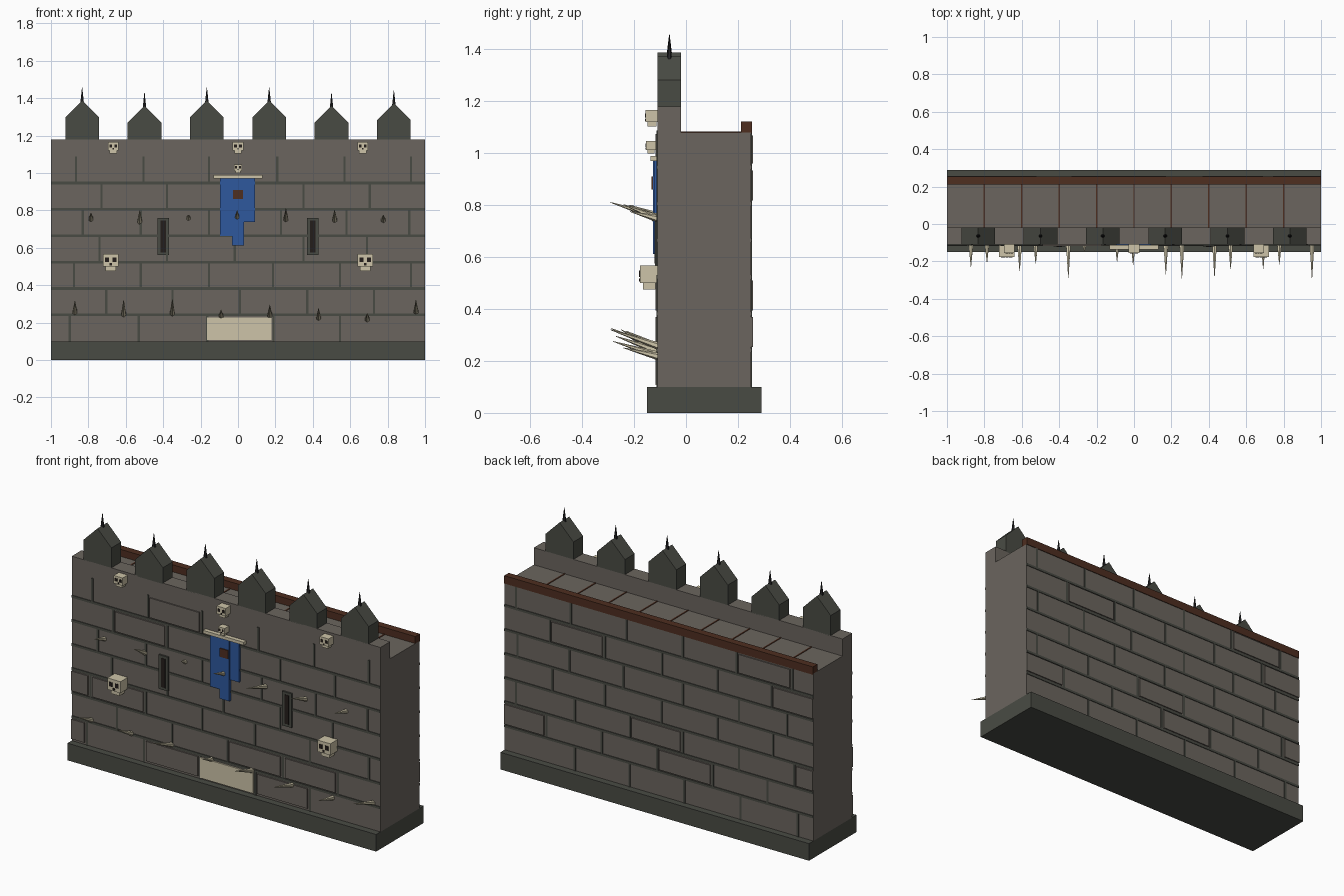
import bpy, bmesh, math
from mathutils import Vector

if "Cube" in bpy.data.objects:
    bpy.data.objects.remove(bpy.data.objects["Cube"])


def lin(c):
    c /= 255
    return c / 12.92 if c <= 0.04045 else ((c + 0.055) / 1.055) ** 2.4


def material(name, r, g, b):
    m = bpy.data.materials.new(name)
    m.diffuse_color = (lin(r), lin(g), lin(b), 1)
    m.use_nodes = True
    m.node_tree.nodes["Principled BSDF"].inputs["Base Color"].default_value = m.diffuse_color
    return m


STONE = material("grey stone", 107, 101, 94)
DARK = material("dark stone", 73, 75, 68)
BONE = material("bone", 205, 196, 168)
BLUE = material("blue cloth", 46, 88, 158)
WOOD = material("brown wood", 78, 46, 32)
BLACK = material("black recess", 36, 29, 27)
IRON = material("black iron", 38, 38, 40)


def finish(name, bm, mat):
    bmesh.ops.recalc_face_normals(bm, faces=bm.faces)
    me = bpy.data.meshes.new(name)
    bm.to_mesh(me)
    bm.free()
    me.materials.append(mat)
    ob = bpy.data.objects.new(name, me)
    bpy.context.collection.objects.link(ob)
    return ob


def add_box(bm, x0, x1, y0, y1, z0, z1):
    vs = bmesh.ops.create_cube(bm, size=1)["verts"]
    for v in vs:
        v.co = Vector((x1 if v.co.x > 0 else x0, y1 if v.co.y > 0 else y0, z1 if v.co.z > 0 else z0))


def boxes(name, mat, *dims):
    bm = bmesh.new()
    for d in dims:
        add_box(bm, *d)
    return finish(name, bm, mat)


def extrude_y(name, mat, pts, y0, y1):
    bm = bmesh.new()
    f = bm.faces.new([bm.verts.new((x, y0, z)) for x, z in pts])
    g = bmesh.ops.extrude_face_region(bm, geom=[f])
    bmesh.ops.translate(bm, vec=(0, y1 - y0, 0), verts=[v for v in g["geom"] if isinstance(v, bmesh.types.BMVert)])
    return finish(name, bm, mat)


def cone(name, mat, a, b, r, sides=6):
    a, b = Vector(a), Vector(b)
    bm = bmesh.new()
    bmesh.ops.create_cone(bm, cap_ends=True, segments=sides, radius1=r, radius2=r * 0.08, depth=(b - a).length)
    rot = (b - a).to_track_quat("Z", "Y")
    for v in bm.verts:
        v.co = rot @ v.co + (a + b) / 2
    return finish(name, bm, mat)


# Main masses
FRONT, BACK = -0.11, 0.25
boxes("plinth", DARK, (-1, 1, -0.15, 0.29, 0, 0.10))
boxes("wall", STONE, (-1, 1, FRONT, BACK, 0.10, 1.08))
boxes("parapet", STONE, (-1, 1, FRONT, -0.02, 1.08, 1.18))

# Masonry joints and a few proud blocks on both faces
H = 0.141
JOINTS = [
    (-0.90, -0.53, -0.165, 0.19, 0.545),
    (-0.705, -0.35, 0.01, 0.37, 0.727),
    (-0.877, -0.52, -0.155, 0.187, 0.545, 0.925),
    (-0.74, -0.38, -0.017, 0.35, 0.69),
    (-0.83, -0.52, -0.155, 0.23, 0.58, 0.915),
    (-0.73, -0.38, -0.02, 0.35, 0.705),
    (-0.866, -0.505, -0.155, 0.21, 0.57, 0.925),
]
PROUD = {"front": [(0, 0), (0, 2), (0, 4), (1, 3), (1, 4), (2, 0), (2, 1), (5, 1), (6, 2)],
         "back": [(1, 5), (1, 2), (2, 0), (2, 3), (5, 0), (5, 4), (6, 1)]}
for side, y, d in (("front", FRONT, -1), ("back", BACK, 1)):
    lines, blocks = [], []

    def slab(x0, x1, z0, z1, t):
        ya, yb = sorted((y - d * 0.004, y + d * t))
        return (x0, x1, ya, yb, z0, z1)
    for i, row in enumerate(JOINTS):
        z = 0.10 + i * H
        top = min(z + H, 1.08 if side == "back" else 1.087)
        if i:
            lines.append(slab(-1, 1, z - 0.007, z + 0.007, 0.004))
        for x in row:
            lines.append(slab(x - 0.006, x + 0.006, z, top, 0.0035))
        edges = (-1,) + row + (1,)
        for r, k in PROUD[side]:
            if r == i:
                x0 = edges[k] + (0.015 if k else 0)
                x1 = edges[k + 1] - (0.015 if k + 1 < len(edges) - 1 else 0)
                blocks.append(slab(x0, x1, z + 0.013, top - 0.013, 0.007))
    boxes(side + "_mortar_joints", DARK, *lines)
    boxes(side + "_raised_blocks", STONE, *blocks)
boxes("pale_block", BONE, (-0.165, 0.18, -0.118, -0.10, 0.108, 0.228))

# Walkway seams and rear kerb beam
boxes("walkway_seams", WOOD, *[(i * 0.2 - 0.004, i * 0.2 + 0.004, -0.02, 0.22, 1.075, 1.083) for i in range(-4, 5)])
boxes("rear_beam", WOOD, (-1, 1, 0.212, 0.254, 1.075, 1.121))

# Gabled merlons with iron spikes
for i, apex in enumerate((1.387, 1.36, 1.387, 1.387, 1.358, 1.372)):
    x = (i - 2.5) / 3
    e = apex - 0.09
    extrude_y("merlon", DARK, [(x - 0.09, 1.175), (x + 0.09, 1.175), (x + 0.09, e), (x, apex), (x - 0.09, e)], FRONT, -0.02)
    cone("merlon_spike", IRON, (x, -0.064, apex - 0.03), (x, -0.064, apex + 0.07), 0.013)


# Skulls: boxed cranium, jaw, sockets
def skull(x, top, s, y=FRONT):
    def b(x0, x1, d0, d1, z0, z1):
        return (x + x0 * s, x + x1 * s, y - d0 * s, y + 0.004 - d1 * s, top + z0 * s, top + z1 * s)
    boxes("skull", BONE, b(-0.029, 0.029, 0.046, 0, -0.046, 0),
          b(-0.019, 0.019, 0.038, 0.008, -0.063, -0.044))
    boxes("skull_sockets", BLACK, b(-0.021, -0.006, 0.048, 0.044, -0.030, -0.013),
          b(0.006, 0.021, 0.048, 0.044, -0.030, -0.013),
          b(-0.004, 0.004, 0.048, 0.044, -0.042, -0.034))


for sx in (-0.667, 0, 0.667):
    skull(sx, 1.166, 1)
for sx in (-0.68, 0.68):
    skull(sx, 0.567, 1.46)
skull(0, 1.046, 0.75, -0.12)

# Banner with bone rod and emblem plate
boxes("banner_rod", BONE, (-0.132, 0.132, -0.136, -0.112, 0.970, 0.988))
boxes("banner_side_strips", BLUE, (-0.095, -0.032, -0.122, -0.11, 0.664, 0.975),
      (0.032, 0.092, -0.122, -0.11, 0.737, 0.975))
boxes("banner_middle_strip", BLUE, (-0.032, 0.032, -0.127, -0.11, 0.612, 0.975))
boxes("banner_emblem", WOOD, (-0.028, 0.028, -0.132, -0.125, 0.86, 0.91))

# Arrow slits
for x in (-0.4, 0.4):
    boxes("slit_frame", DARK, (x - 0.03, x + 0.03, -0.12, -0.10, 0.56, 0.76))
    boxes("slit_opening", BLACK, (x - 0.014, x + 0.014, -0.122, -0.11, 0.575, 0.745))

# Bone spikes: (tip y, base z, tip z) along two rows
LOWER = [(-0.23, 0.25, 0.315), (-0.25, 0.24, 0.32), (-0.288, 0.245, 0.325), (-0.20, 0.23, 0.268),
         (-0.27, 0.235, 0.295), (-0.28, 0.22, 0.275), (-0.24, 0.215, 0.25), (-0.29, 0.255, 0.32)]
UPPER = [(-0.205, 0.75, 0.787), (-0.21, 0.735, 0.80), (-0.15, 0.755, 0.775), (-0.22, 0.755, 0.80),
         (-0.29, 0.75, 0.81), (-0.24, 0.745, 0.802), (-0.215, 0.745, 0.775)]
for row, x0 in ((LOWER, -0.872), (UPPER, -0.786)):
    for i, (ty, bz, tz) in enumerate(row):
        x = x0 + i * 0.2605
        cone("bone_spike", BONE, (x, -0.10, bz), (x, ty, tz), 0.015)
